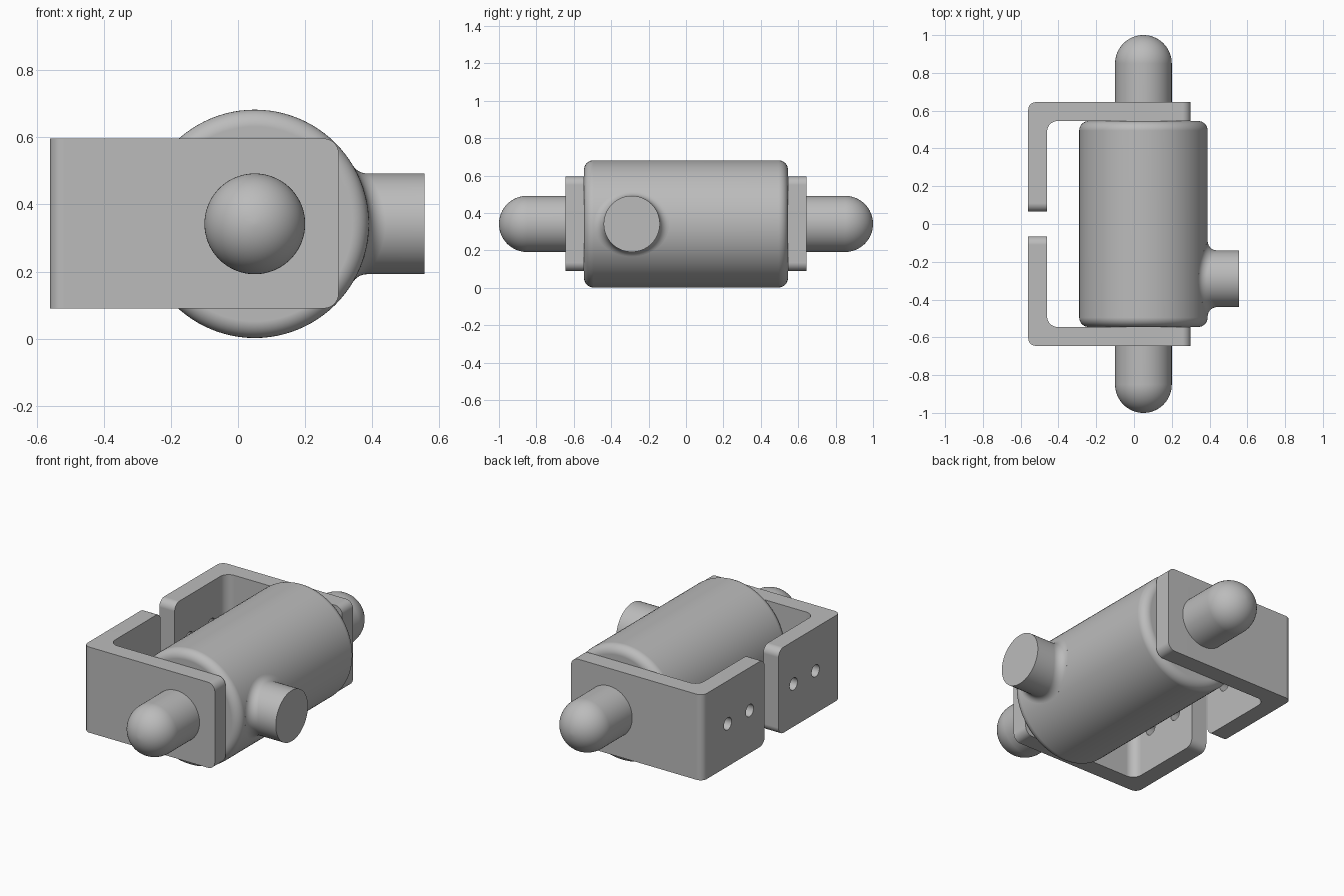
import bpy, bmesh
from math import sin, cos, pi, sqrt, radians
from mathutils import Vector

cube = bpy.data.objects.get("Cube")
if cube:
    bpy.data.objects.remove(cube, do_unlink=True)

AXIS_X, AXIS_Z = 0.05, 0.342     # main axis, parallel to y
BODY_R, BODY_END = 0.34, 0.545
SEGS = 96

metal = bpy.data.materials.new("plain grey metal")
metal.use_nodes = True
GREY = (0.5, 0.5, 0.5, 1)
metal.diffuse_color = GREY
metal.node_tree.nodes["Principled BSDF"].inputs["Base Color"].default_value = GREY


def finish(name, bm, modifiers=None):
    """Turn a bmesh into a shaded object."""
    bmesh.ops.recalc_face_normals(bm, faces=bm.faces)
    mesh = bpy.data.meshes.new(name)
    bm.to_mesh(mesh)
    bm.free()
    mesh.materials.append(metal)
    obj = bpy.data.objects.new(name, mesh)
    bpy.context.collection.objects.link(obj)
    return obj


def shade(obj):
    bpy.ops.object.select_all(action='DESELECT')
    obj.select_set(True)
    bpy.context.view_layer.objects.active = obj
    bpy.ops.object.shade_smooth_by_angle(angle=radians(32))
    weighted = obj.modifiers.new("flat caps", 'WEIGHTED_NORMAL')
    weighted.keep_sharp = True


def loft(name, rings):
    """Skin closed rings of points and cap both ends."""
    bm = bmesh.new()
    loops = [[bm.verts.new(p) for p in ring] for ring in rings]
    for a, b in zip(loops, loops[1:]):
        for i in range(len(a)):
            j = (i + 1) % len(a)
            bm.faces.new((a[i], a[j], b[j], b[i]))
    bm.faces.new(loops[0])
    bm.faces.new(loops[-1])
    shade(finish(name, bm))


def lathe_y(name, profile):
    """Revolve (y, radius) pairs about the main axis."""
    angles = [2 * pi * i / SEGS for i in range(SEGS)]
    loft(name, [[(AXIS_X + r * cos(t), y, AXIS_Z + r * sin(t)) for t in angles]
                for y, r in profile])


def arc(y, r, size, steps):
    """Quarter round turning from the side wall to the end."""
    return [(y + size * sin(a), r + size * cos(a))
            for a in (pi / 2 * i / steps for i in range(steps + 1))]


# Main cylinder with rounded rims
ROUND = 0.05
rim = arc(BODY_END - ROUND, BODY_R - ROUND, ROUND, 8)
lathe_y("body", [(-y, r) for y, r in reversed(rim)] + rim)

# Domed pin at each end
for side, name in ((-1, "front_pin"), (1, "back_pin")):
    dome = arc(0.85, 0, 0.15, 16)[:-1] + [(1.0, 0.002)]
    lathe_y(name, [(side * y, r) for y, r in [(0.6, 0.15)] + dome])

# Side port, blended into the body by a rolling-ball fillet
PORT_Y, PORT_R, FILLET, STEPS = -0.29, 0.15, 0.05, 10
rings = [[] for _ in range(STEPS + 3)]
for i in range(SEGS):
    t = 2 * pi * i / SEGS
    out = Vector((0, cos(t), sin(t)))
    origin = Vector((AXIS_X, PORT_Y, AXIS_Z))
    ball = out * (PORT_R + FILLET)
    ball.x = sqrt((BODY_R + FILLET) ** 2 - ball.z ** 2)
    to_body = -Vector((ball.x, 0, ball.z)).normalized()
    rings[0].append(origin + ball + to_body * (FILLET + 0.02))
    for k in range(STEPS + 1):
        direction = to_body.slerp(-out, k / STEPS)
        rings[k + 1].append(origin + ball + direction * FILLET)
    tip = origin + out * PORT_R
    tip.x = 0.555
    rings[-1].append(tip)
loft("side_port", rings)


# L-shaped brackets with two bolt holes each
def bracket(name, side):
    outline = [(-0.56, 0.065), (-0.46, 0.065), (-0.46, 0.545),
               (0.30, 0.545), (0.30, 0.645), (-0.56, 0.645)]
    bm = bmesh.new()
    base = bm.faces.new([bm.verts.new((x, y * side, 0.09)) for x, y in outline])
    top = bmesh.ops.extrude_face_region(bm, geom=[base])
    bmesh.ops.translate(bm, vec=(0, 0, 0.506),
                        verts=[v for v in top["geom"] if isinstance(v, bmesh.types.BMVert)])
    bmesh.ops.recalc_face_normals(bm, faces=bm.faces)

    def round_edges(test, size):
        edges = [e for e in bm.edges if test(*[v.co for v in e.verts])]
        bmesh.ops.bevel(bm, geom=edges, offset=size, segments=8, profile=0.5,
                        affect='EDGES')

    def upright(x, y):
        return lambda a, b: all(abs(p.x - x) < 0.001 and abs(abs(p.y) - y) < 0.001
                                for p in (a, b))

    round_edges(upright(-0.56, 0.645), 0.04)
    round_edges(upright(-0.46, 0.545), 0.055)
    # Free corners of the end plate and of the mounting flange
    round_edges(lambda a, b: min(a.x, b.x) > 0.299 and abs(a.z - b.z) < 0.001, 0.045)
    round_edges(lambda a, b: max(abs(a.y), abs(b.y)) < 0.066
                and abs(a.z - b.z) < 0.001, 0.045)
    obj = finish(name, bm)

    for y in (0.205, 0.41):
        bpy.ops.mesh.primitive_cylinder_add(
            vertices=32, radius=0.036, depth=0.3,
            location=(-0.51, y * side, AXIS_Z), rotation=(0, pi / 2, 0))
        cutter = bpy.context.object
        cutter.hide_render = True
        cut = obj.modifiers.new("bolt hole", 'BOOLEAN')
        cut.operation, cut.object, cut.solver = 'DIFFERENCE', cutter, 'EXACT'
        bpy.context.view_layer.objects.active = obj
        bpy.ops.object.modifier_apply(modifier=cut.name)
        bpy.data.objects.remove(cutter, do_unlink=True)
    shade(obj)


bracket("front_bracket", -1)
bracket("back_bracket", 1)
